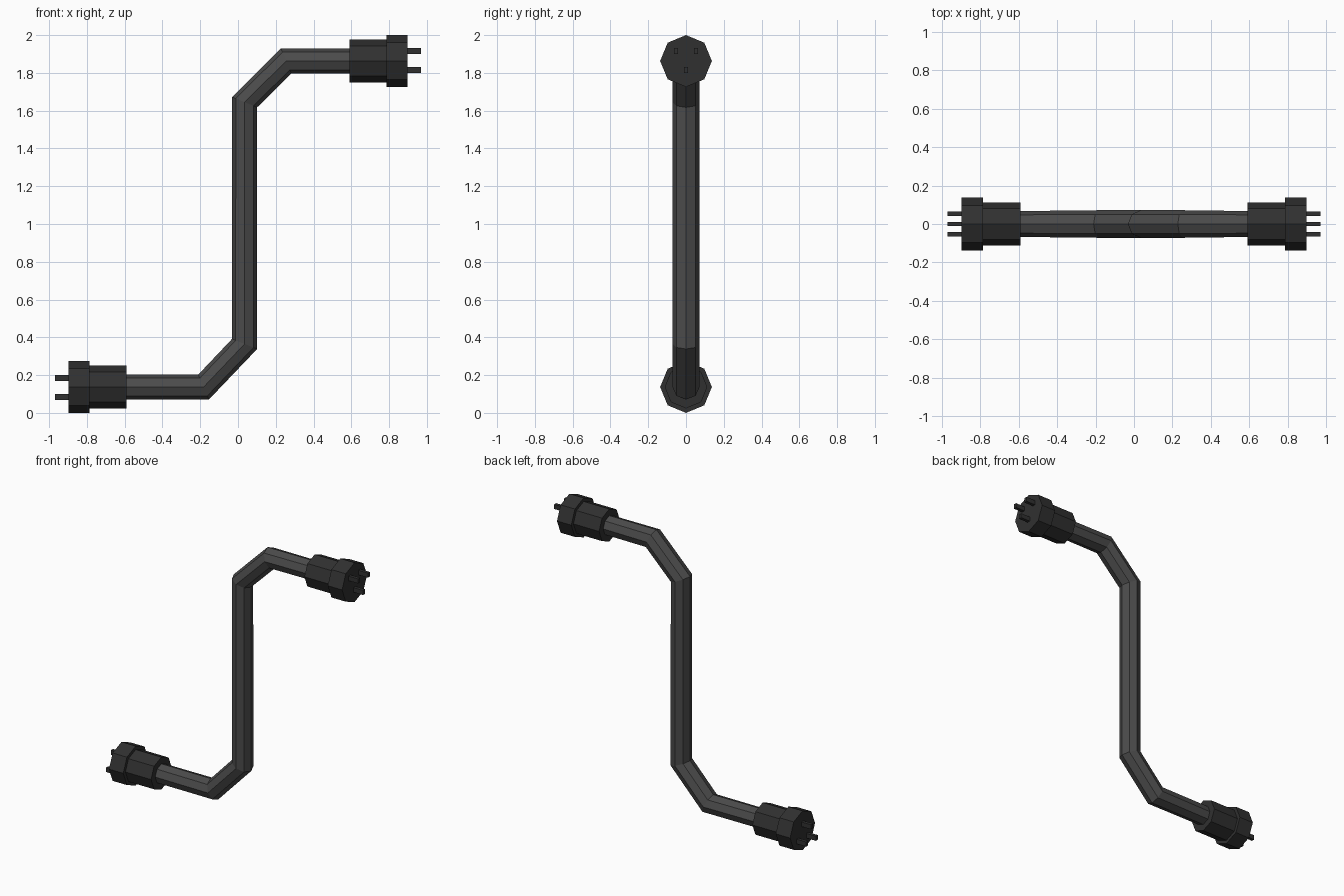
import bpy, bmesh, math
from mathutils import Vector, Matrix

if "Cube" in bpy.data.objects:
    bpy.data.objects.remove(bpy.data.objects["Cube"])


def material(name, v):
    m = bpy.data.materials.new(name)
    m.diffuse_color = (v, v, v, 1)
    m.use_nodes = True
    m.node_tree.nodes["Principled BSDF"].inputs["Base Color"].default_value = m.diffuse_color
    return m


def finish(name, bm, mat):
    bmesh.ops.recalc_face_normals(bm, faces=bm.faces)
    me = bpy.data.meshes.new(name)
    bm.to_mesh(me)
    bm.free()
    me.materials.append(mat)
    ob = bpy.data.objects.new(name, me)
    bpy.context.collection.objects.link(ob)
    return ob


def tube(rings):
    """Capped octagonal tube; each ring is (centre, in-plane side axis, radius)."""
    bm = bmesh.new()
    loops = []
    for c, side, r in rings:
        angles = [i * math.pi / 4 for i in range(8)]
        loops.append([bm.verts.new(c + side * (r * math.cos(a)) + Vector((0, r * math.sin(a), 0)))
                      for a in angles])
    for a, b in zip(loops, loops[1:]):
        for i in range(8):
            j = (i + 1) % 8
            bm.faces.new((a[i], a[j], b[j], b[i]))
    bm.faces.new(loops[0])
    bm.faces.new(loops[-1])
    return bm


cable_mat = material("cable_grey", 0.07)
plug_mat = material("plug_black", 0.03)
prong_mat = material("prong_black", 0.03)

# Cable: octagonal rings swept along a bent path, tilted halfway at each bend
path = [Vector((x, 0, z)) for x, z in
        [(-0.62, 0.137), (-0.182, 0.137), (0.035, 0.365), (0.035, 1.645), (0.255, 1.863), (0.62, 1.863)]]
rings = []
for i, p in enumerate(path):
    d = Vector()
    if i > 0:
        d += (p - path[i - 1]).normalized()
    if i < len(path) - 1:
        d += (path[i + 1] - p).normalized()
    d.normalize()
    rings.append((p, Vector((-d.z, 0, d.x)), 0.067 if i in (0, 5) else 0.0717))
finish("cable", tube(rings), cable_mat)

# Plugs: stepped octagonal body and three prongs, the lower one turned upside down
up = Vector((0, 0, 1))
for label, z, turn in (("upper", 1.863, 0), ("lower", 0.137, math.pi)):
    place = Matrix.Translation((0, 0, z)) @ Matrix.Rotation(turn, 4, 'Y')
    profile = [(0.59, 0.113), (0.787, 0.113), (0.787, 0.137), (0.897, 0.137)]
    body = tube([(Vector((x, 0, 0)), up, r) for x, r in profile])
    finish(label + "_plug_body", body, plug_mat).matrix_world = place

    prongs = bmesh.new()
    for y, pz in ((-0.053, 0.052), (0.053, 0.052), (0, -0.048)):
        m = Matrix.Translation((0.925, y, pz)) @ Matrix.Diagonal((0.09, 0.022, 0.032, 1))
        bmesh.ops.create_cube(prongs, size=1, matrix=m)
    finish(label + "_plug_prongs", prongs, prong_mat).matrix_world = place
